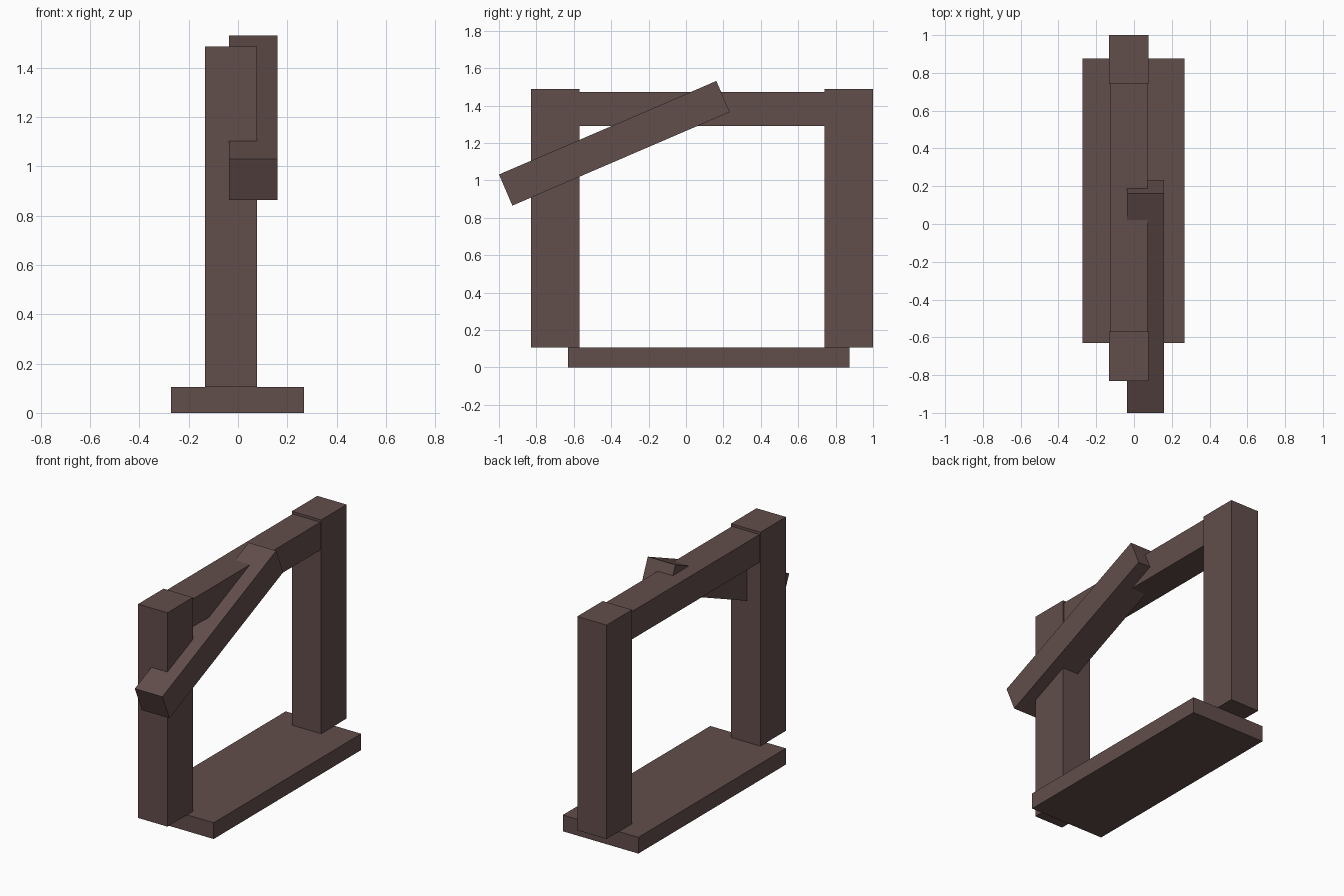
import bpy
from math import atan2, hypot

if "Cube" in bpy.data.objects:
    bpy.data.objects.remove(bpy.data.objects["Cube"])

wood = bpy.data.materials.new("dark_wood")
wood.diffuse_color = (0.12, 0.075, 0.07, 1)
wood.use_nodes = True
wood.node_tree.nodes["Principled BSDF"].inputs["Base Color"].default_value = wood.diffuse_color


def beam(name, centre, size, tilt=0.0):
    """Add a box of the given size, tilted about the x axis."""
    bpy.ops.mesh.primitive_cube_add(size=1, location=centre, rotation=(tilt, 0, 0))
    ob = bpy.context.object
    ob.name = name
    ob.scale = size
    bpy.ops.object.transform_apply(location=False, rotation=False, scale=True)
    ob.data.materials.append(wood)
    return ob


# Base plank
base_top = 0.105
beam("base_plank", (-0.002, 0.122, base_top / 2), (0.54, 1.506, base_top))

# Two uprights standing on the plank and overhanging its ends
post_top = 1.487
for name, y in (("front_post", -0.7), ("back_post", 0.87)):
    beam(name, (-0.028, y, (base_top + post_top) / 2),
         (0.21, 0.26, post_top - base_top))

# Crossbeam between the posts
beam("top_crossbeam", (-0.028, 0.085, 1.381), (0.197, 1.35, 0.18))

# Slanted brace leaning across the front post and crossbeam
rise, run = 0.5, 1.162
beam("slanted_brace", (0.061, -0.383, 1.198),
     (0.197, hypot(rise, run), 0.181), atan2(rise, run))
